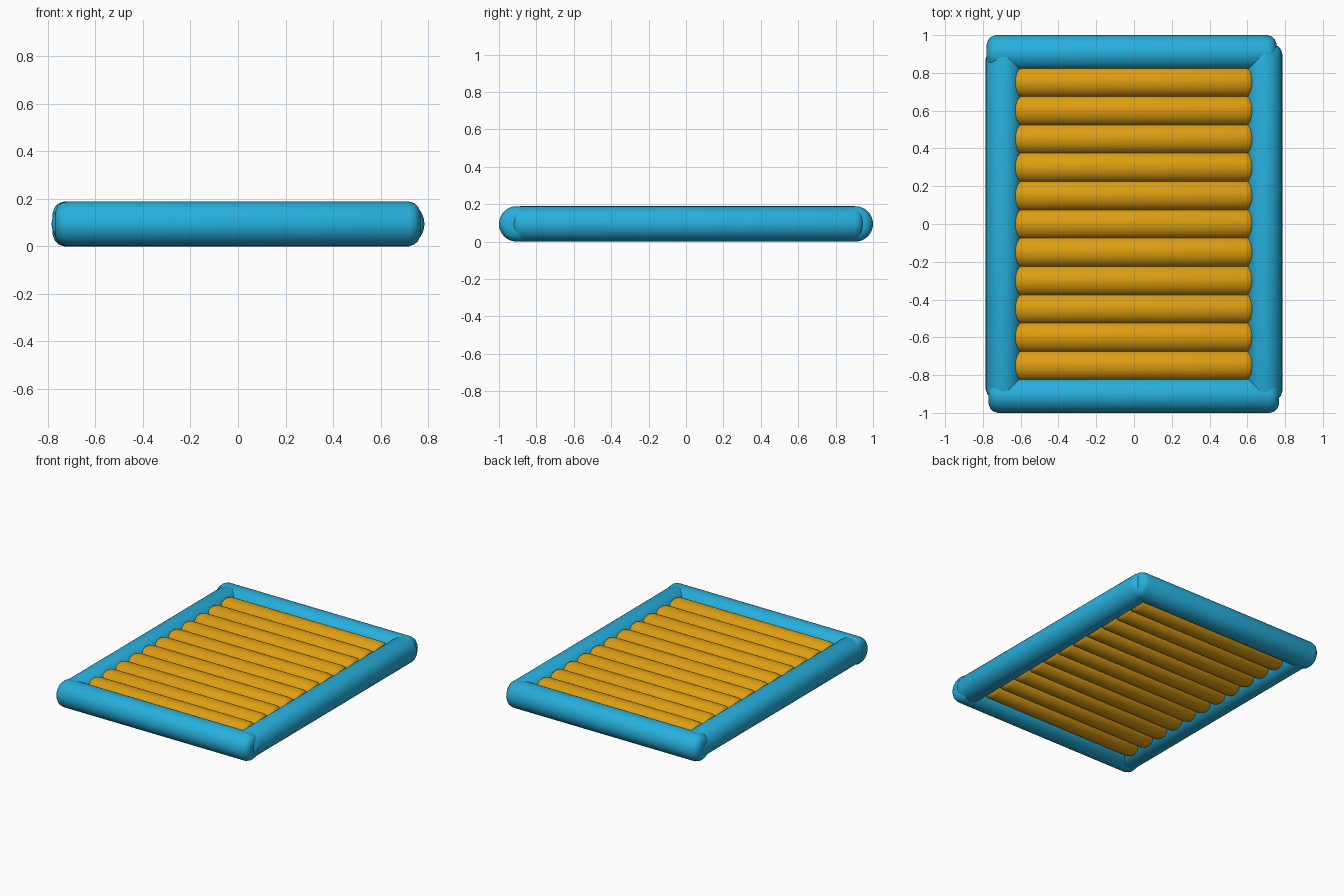
import bpy
import bmesh
import math
from mathutils import Matrix, Vector

if "Cube" in bpy.data.objects:
    bpy.data.objects.remove(bpy.data.objects["Cube"])


def make_material(name, color):
    mat = bpy.data.materials.new(name)
    mat.diffuse_color = (*color, 1.0)
    mat.use_nodes = True
    mat.node_tree.nodes["Principled BSDF"].inputs["Base Color"].default_value = mat.diffuse_color
    return mat


blue = make_material("sky blue", (0.02, 0.43, 0.72))
amber = make_material("amber", (0.72, 0.34, 0.006))

TUBE_R = 0.0945
SEGMENTS = 32


def tube(name, axis, start, end, center, radius, mat):
    """Inflated tube along x or y with softly rounded ends."""
    cap = [(0.50, 0.0), (0.76, 0.10), (0.92, 0.27), (1.0, 0.52)]  # radius, inset
    rings = [(start + d * radius, f * radius) for f, d in cap]
    rings += [(end - d * radius, f * radius) for f, d in reversed(cap)]
    bm = bmesh.new()
    loops = []
    for pos, r in rings:
        loops.append([bm.verts.new((r * math.cos(a), r * math.sin(a), pos))
                      for a in (2 * math.pi * i / SEGMENTS for i in range(SEGMENTS))])
    for a, b in zip(loops, loops[1:]):
        for i in range(SEGMENTS):
            j = (i + 1) % SEGMENTS
            bm.faces.new((a[i], a[j], b[j], b[i]))
    bm.faces.new(loops[0][::-1])
    bm.faces.new(loops[-1])
    turn = (Matrix.Rotation(math.pi / 2, 4, 'Y') if axis == 'x'
            else Matrix.Rotation(-math.pi / 2, 4, 'X'))
    bm.transform(turn)
    bmesh.ops.recalc_face_normals(bm, faces=bm.faces)
    mesh = bpy.data.meshes.new(name)
    bm.to_mesh(mesh)
    bm.free()
    mesh.materials.append(mat)
    obj = bpy.data.objects.new(name, mesh)
    obj.location = Vector(center)
    bpy.context.collection.objects.link(obj)
    bpy.ops.object.select_all(action='DESELECT')
    obj.select_set(True)
    bpy.context.view_layer.objects.active = obj
    bpy.ops.object.shade_smooth_by_angle(angle=math.radians(50))
    return obj


# Outer frame: four overlapping tubes
end_y = 1.0 - TUBE_R
side_x = 0.785 - TUBE_R
tube("front_frame_tube", 'x', -0.77, 0.768, (0, -end_y, TUBE_R), TUBE_R, blue)
tube("back_frame_tube", 'x', -0.78, 0.755, (0, end_y, TUBE_R), TUBE_R, blue)
tube("left_frame_tube", 'y', -0.925, 0.925, (-side_x, 0, TUBE_R), TUBE_R, blue)
tube("right_frame_tube", 'y', -0.935, 0.95, (side_x, 0, TUBE_R), TUBE_R, blue)

# Inner mattress: eleven air tubes side by side
for i in range(11):
    tube(f"mattress_tube_{i + 1}", 'x', -0.643, 0.637,
         (0, 0.75 - 0.15 * i, TUBE_R), 0.086, amber)
